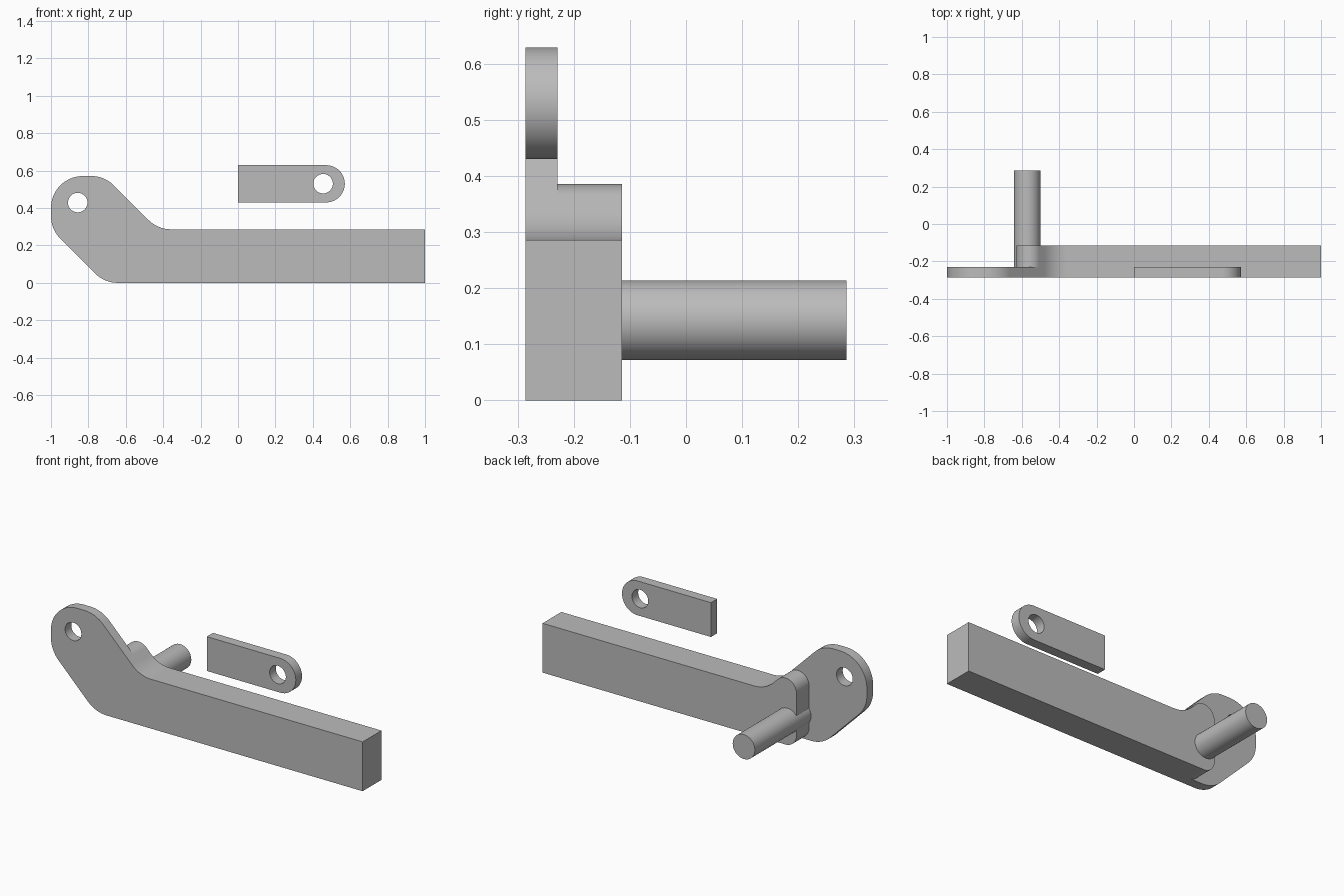
import bpy, bmesh, math
from mathutils import Vector

cube = bpy.data.objects.get("Cube")
if cube:
    bpy.data.objects.remove(cube, do_unlink=True)

GREY = (0.5, 0.5, 0.5, 1)
metal = bpy.data.materials.new("plain grey")
metal.use_nodes = True
metal.diffuse_color = GREY
metal.node_tree.nodes["Principled BSDF"].inputs["Base Color"].default_value = GREY

FRONT, STEP, BACK, PIN_END = -0.286, -0.229, -0.114, 0.286
R = 0.171


def fillet(corners, per_turn=64):
    """Round each (x, z, radius) corner of a closed profile."""
    pts = []
    for i, (x, z, r) in enumerate(corners):
        p = Vector((x, z))
        if r == 0:
            pts.append(p)
            continue
        a = (Vector(corners[i - 1][:2]) - p).normalized()
        b = (Vector(corners[(i + 1) % len(corners)][:2]) - p).normalized()
        half = a.angle(b) / 2
        centre = p + (a + b).normalized() * r / math.sin(half)
        start = p + a * r / math.tan(half) - centre
        end = p + b * r / math.tan(half) - centre
        turn = math.atan2(start.x * end.y - start.y * end.x, start.dot(end))
        n = max(4, round(abs(turn) / math.tau * per_turn))
        for k in range(n + 1):
            t = turn * k / n
            pts.append(centre + Vector((start.x * math.cos(t) - start.y * math.sin(t),
                                        start.x * math.sin(t) + start.y * math.cos(t))))
    return pts


def circle(x, z, r, n=64):
    return [Vector((x + r * math.cos(math.tau * k / n), z + r * math.sin(math.tau * k / n)))
            for k in range(n)]


def extrude(name, profile, y0, y1):
    """Solid from an x-z profile, running from y0 to y1."""
    bm = bmesh.new()
    face = bm.faces.new([bm.verts.new((p.x, y0, p.y)) for p in profile])
    new = bmesh.ops.extrude_face_region(bm, geom=[face])["geom"]
    bmesh.ops.translate(bm, vec=(0, y1 - y0, 0),
                        verts=[v for v in new if isinstance(v, bmesh.types.BMVert)])
    bmesh.ops.recalc_face_normals(bm, faces=bm.faces)
    mesh = bpy.data.meshes.new(name)
    bm.to_mesh(mesh)
    bm.free()
    mesh.materials.append(metal)
    obj = bpy.data.objects.new(name, mesh)
    bpy.context.collection.objects.link(obj)
    return obj


def combine(obj, tool, operation):
    """Apply a boolean and discard the tool."""
    mod = obj.modifiers.new("boolean", "BOOLEAN")
    mod.operation, mod.solver, mod.object = operation, "EXACT", tool
    bpy.context.view_layer.objects.active = obj
    bpy.ops.object.modifier_apply(modifier=mod.name)
    bpy.data.objects.remove(tool, do_unlink=True)


def drill(obj, x, z, r=0.052):
    combine(obj, extrude("drill", circle(x, z, r), FRONT - 0.1, STEP + 0.1), "DIFFERENCE")


# Cranked lever: thin full-outline plate with a thicker bar behind it
lever = extrude("lever", fillet([
    (1, 0, 0), (1, 0.286, 0), (-0.429, 0.286, R), (-0.714, 0.571, R),
    (-1, 0.571, R), (-1, 0.286, R), (-0.714, 0, R)]), FRONT, STEP)
bar = extrude("bar", fillet([
    (1, 0, 0), (1, 0.286, 0), (-0.429, 0.286, R), (-0.629, 0.486, 0.071),
    (-0.629, 0, 0.071)]), FRONT, BACK)
combine(lever, bar, "UNION")
drill(lever, -0.857, 0.429)

# Pivot pin on the back of the lever
pin = extrude("pivot_pin", circle(-0.571, 0.143, 0.071), STEP, PIN_END)

# Loose link plate with one round end
link = extrude("link_plate", fillet([
    (0, 0.43, 0), (0.571, 0.43, 0.0995), (0.571, 0.629, 0.0995), (0, 0.629, 0)]), FRONT, STEP)
drill(link, 0.455, 0.53)

# Smooth curved sides, sharp rims
for obj in (lever, pin, link):
    bpy.ops.object.select_all(action="DESELECT")
    obj.select_set(True)
    bpy.context.view_layer.objects.active = obj
    bpy.ops.object.shade_smooth_by_angle(angle=math.radians(30))
